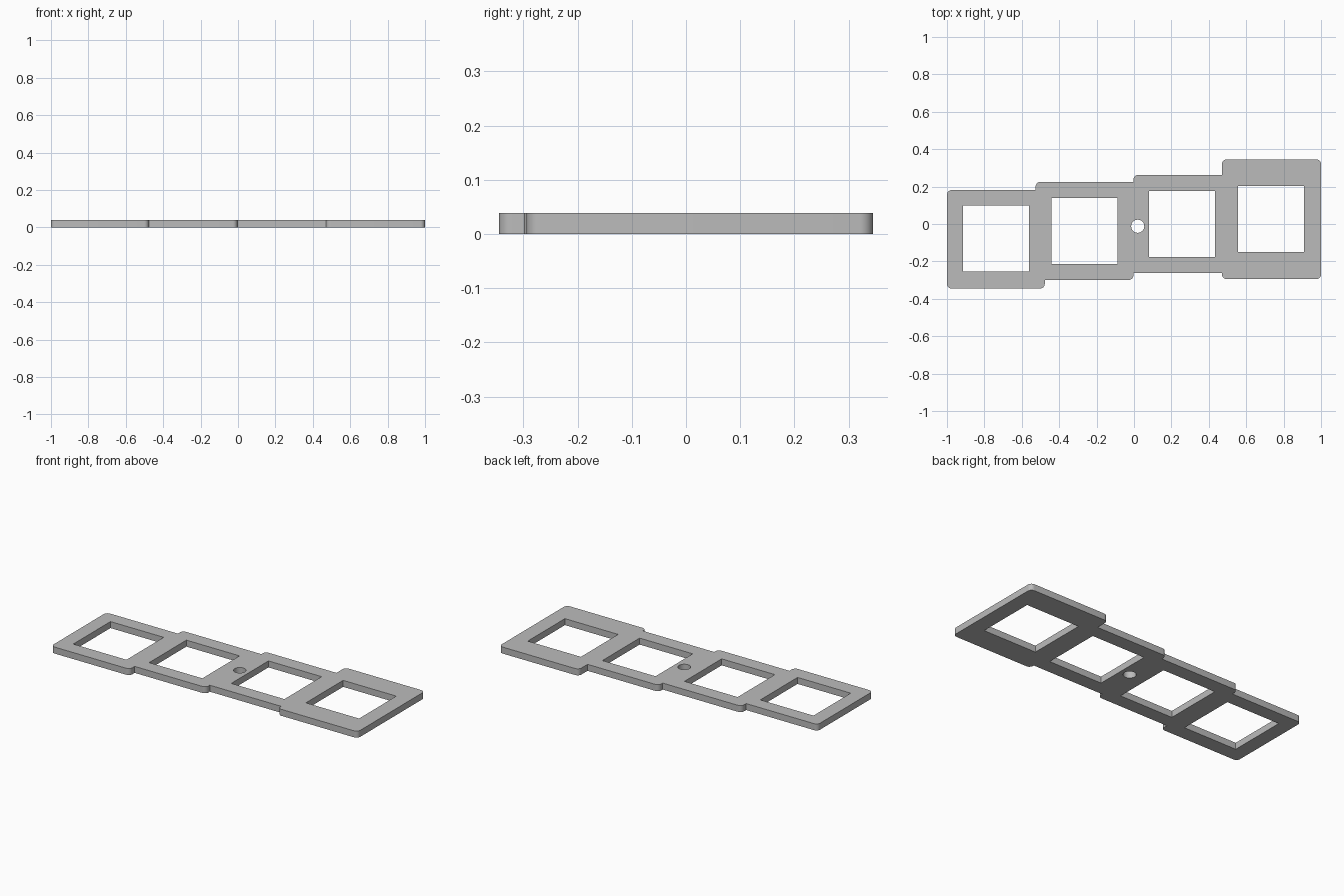
import bpy
import bmesh
from math import sin, cos, pi
from mathutils import Vector

if "Cube" in bpy.data.objects:
    bpy.data.objects.remove(bpy.data.objects["Cube"], do_unlink=True)

THICK = 0.039
RADIUS = 0.025
HOLE = 0.353


def rounded(corners, radius, steps=8):
    """Replace the convex corners of a counter-clockwise outline with arcs."""
    pts = [Vector(c) for c in corners]
    out = []
    for i, p in enumerate(pts):
        back = (pts[i - 1] - p).normalized()
        ahead = (pts[(i + 1) % len(pts)] - p).normalized()
        if ahead.cross(back) < 0:
            out.append(p)
            continue
        centre = p + (back + ahead) * radius
        for k in range(steps + 1):
            t = pi / 2 * k / steps
            out.append(centre - radius * (ahead * cos(t) + back * sin(t)))
    return out


def add_loop(curve, points):
    spline = curve.splines.new("POLY")
    spline.points.add(len(points) - 1)
    for sp, p in zip(spline.points, points):
        sp.co = (p[0], p[1], 0, 1)
    spline.use_cyclic_u = True


# Stepped outer outline, counter-clockwise from the lower left
outline = [
    (-1, -0.345), (-0.477, -0.345), (-0.477, -0.299), (-0.003, -0.299),
    (-0.003, -0.263), (0.47, -0.263), (0.47, -0.294), (1, -0.294),
    (1, 0.345), (0.47, 0.345), (0.47, 0.262), (-0.003, 0.262),
    (-0.003, 0.225), (-0.526, 0.225), (-0.526, 0.181), (-1, 0.181),
]
curve = bpy.data.curves.new("plate_profile", "CURVE")
curve.dimensions = "2D"
curve.fill_mode = "BOTH"
curve.extrude = THICK / 2
add_loop(curve, rounded(outline, RADIUS))

# Four square windows, by lower left corner
for x, y in [(-0.915, -0.255), (-0.44, -0.214), (0.079, -0.177), (0.555, -0.149)]:
    add_loop(curve, [(x, y), (x, y + HOLE), (x + HOLE, y + HOLE), (x + HOLE, y)])

# Round screw hole
ring = [2 * pi * k / 40 for k in range(40)]
add_loop(curve, [(0.02 + 0.035 * cos(a), -0.012 - 0.035 * sin(a)) for a in ring])

# Turn the filled profile into one welded mesh
helper = bpy.data.objects.new("plate_profile", curve)
bpy.context.collection.objects.link(helper)
bpy.context.view_layer.update()
depsgraph = bpy.context.evaluated_depsgraph_get()
mesh = bpy.data.meshes.new_from_object(helper.evaluated_get(depsgraph))
bpy.data.objects.remove(helper, do_unlink=True)

bm = bmesh.new()
bm.from_mesh(mesh)
bmesh.ops.translate(bm, verts=bm.verts, vec=(0, 0, THICK / 2))
bmesh.ops.remove_doubles(bm, verts=bm.verts, dist=0.0002)
bmesh.ops.recalc_face_normals(bm, faces=bm.faces)
bm.to_mesh(mesh)
bm.free()

plate = bpy.data.objects.new("switch_plate", mesh)
bpy.context.collection.objects.link(plate)

# Plain grey
grey = bpy.data.materials.new("plain_grey")
grey.use_nodes = True
colour = (0.5, 0.5, 0.5, 1)
grey.diffuse_color = colour
grey.node_tree.nodes["Principled BSDF"].inputs["Base Color"].default_value = colour
mesh.materials.clear()
mesh.materials.append(grey)

bpy.ops.object.select_all(action="DESELECT")
plate.select_set(True)
bpy.context.view_layer.objects.active = plate
bpy.ops.object.shade_smooth_by_angle(angle=pi / 6)
